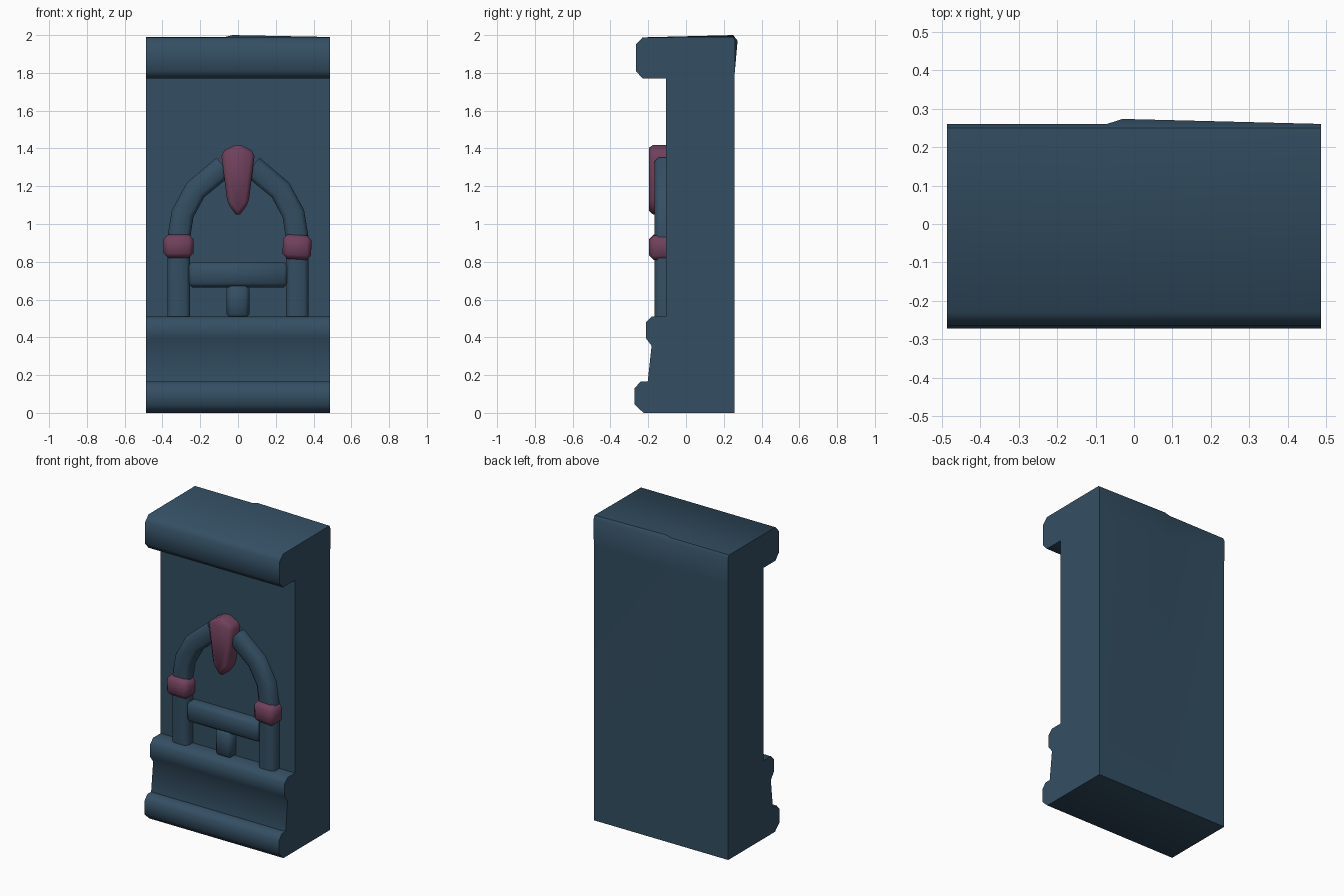
import bpy, bmesh, math
from mathutils import Vector

if "Cube" in bpy.data.objects:
    bpy.data.objects.remove(bpy.data.objects["Cube"])


def material(name, rgb):
    m = bpy.data.materials.new(name)
    m.diffuse_color = (*rgb, 1)
    m.use_nodes = True
    m.node_tree.nodes["Principled BSDF"].inputs["Base Color"].default_value = m.diffuse_color
    return m


BLUE = material("slate blue stone", (0.034, 0.078, 0.125))
PLUM = material("plum stone", (0.16, 0.052, 0.105))


def finish(name, bm, mat, angle=55):
    bmesh.ops.recalc_face_normals(bm, faces=bm.faces[:])
    me = bpy.data.meshes.new(name)
    bm.to_mesh(me)
    bm.free()
    me.materials.append(mat)
    me.shade_smooth()
    me.set_sharp_from_angle(angle=math.radians(angle))
    ob = bpy.data.objects.new(name, me)
    bpy.context.collection.objects.link(ob)
    return ob


def loft(name, rings, mat, angle=55):
    """Skin closed rings of 3D points, with end caps."""
    bm = bmesh.new()
    vs = [[bm.verts.new(p) for p in r] for r in rings]
    n = len(rings[0])
    for a, b in zip(vs, vs[1:]):
        for i in range(n):
            j = (i + 1) % n
            bm.faces.new((a[i], a[j], b[j], b[i]))
    bm.faces.new(vs[0])
    bm.faces.new(vs[-1])
    return finish(name, bm, mat, angle)


BACK = -0.10  # relief parts are sunk just behind the wall face at y = -0.105


def plaque(name, outline, front, bevel, mat):
    """Prism of an (x, z) outline standing on the wall, chamfered except at the back."""
    bm = bmesh.new()
    a = [bm.verts.new((x, BACK, z)) for x, z in outline]
    b = [bm.verts.new((x, front, z)) for x, z in outline]
    bm.faces.new(a)
    bm.faces.new(b)
    for i in range(len(a)):
        j = (i + 1) % len(a)
        bm.faces.new((a[i], a[j], b[j], b[i]))
    bmesh.ops.recalc_face_normals(bm, faces=bm.faces[:])
    edges = [e for e in bm.edges if any(v.co.y < BACK - 0.01 for v in e.verts)]
    bmesh.ops.bevel(bm, geom=edges, offset=bevel, segments=1, affect='EDGES')
    return finish(name, bm, mat)


def rect(x0, x1, z0, z1):
    return [(x0, z0), (x1, z0), (x1, z1), (x0, z1)]


# wall with plinth, sill and cornice mouldings (y, z profile)
front = [(-0.225, 0), (-0.272, 0.045), (-0.272, 0.13), (-0.242, 0.165), (-0.203, 0.165),
         (-0.182, 0.355), (-0.212, 0.395), (-0.212, 0.48), (-0.182, 0.51), (-0.105, 0.51),
         (-0.105, 1.77), (-0.23, 1.77), (-0.265, 1.81), (-0.265, 1.95), (-0.23, 1.988)]
flat_back = [(0.25, 1.99), (0.26, 1.97), (0.258, 1.8), (0.258, 0)]
chip_back = [(0.25, 2.0), (0.273, 1.97), (0.258, 1.8), (0.258, 0)]
# the top rear edge steps out near the middle and fades to the right
sections = [(-0.486, flat_back), (-0.07, flat_back), (-0.03, chip_back), (0.486, flat_back)]
loft("wall", [[(x, y, z) for y, z in front + back] for x, back in sections], BLUE)

# half of the pointed arch, swept along its centre line and mirrored
path = [Vector(p) for p in [(-0.313, 0.50), (-0.313, 0.93), (-0.293, 1.055),
                            (-0.225, 1.18), (-0.075, 1.305)]]
section = [(-0.06, BACK), (-0.06, -0.145), (-0.038, -0.166),
           (0.038, -0.166), (0.06, -0.145), (0.06, BACK)]
rings = []
for i, p in enumerate(path):
    d0 = (p - path[max(i - 1, 0)]).normalized()
    d1 = (path[min(i + 1, len(path) - 1)] - p).normalized()
    t = (d0 + d1).normalized()
    nx, nz = t.y, -t.x
    rings.append([(p.x + nx * w, y, p.y + nz * w) for w, y in section])
arch = loft("arch", rings, BLUE)
arch.modifiers.new("mirror", 'MIRROR').use_mirror_merge = False

# railing across the arch and its short post
plaque("cross_rail", rect(-0.265, 0.265, 0.665, 0.80), -0.166, 0.022, BLUE)
plaque("rail_post", rect(-0.06, 0.06, 0.50, 0.68), -0.164, 0.022, BLUE)

# plum collars and keystone
plaque("left_collar", rect(-0.394, -0.236, 0.82, 0.944), -0.195, 0.024, PLUM)
plaque("right_collar", [(0.236, 0.818), (0.386, 0.808), (0.39, 0.938), (0.238, 0.946)],
       -0.195, 0.024, PLUM)
plaque("keystone", [(0, 1.427), (0.09, 1.38), (0.056, 1.11), (0, 1.035),
                    (-0.056, 1.11), (-0.09, 1.38)], -0.195, 0.02, PLUM)
